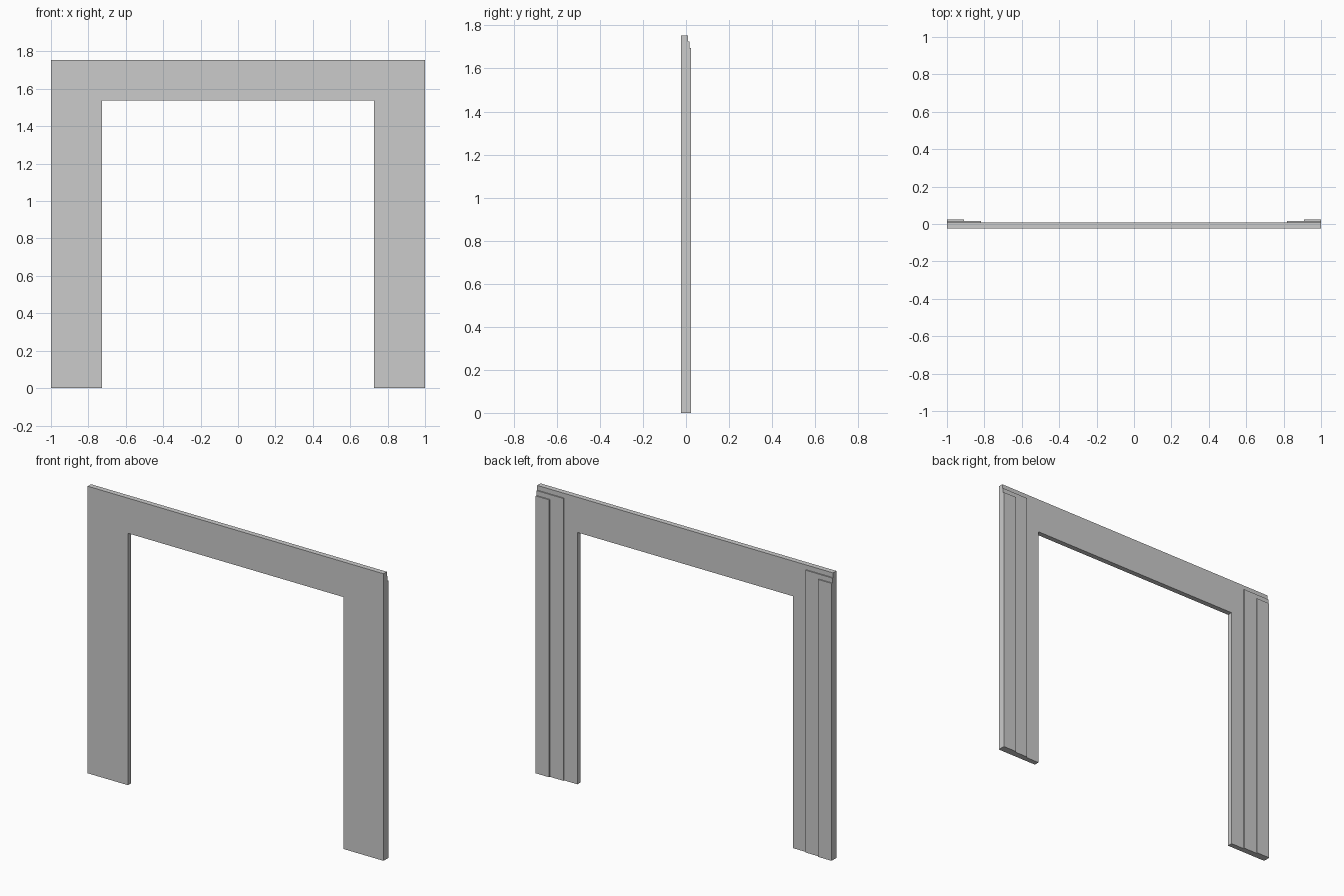
import bpy
import bmesh

if "Cube" in bpy.data.objects:
    bpy.data.objects.remove(bpy.data.objects["Cube"])


def slab(name, outline, y0, y1):
    """Extrude an x-z outline from y0 to y1."""
    bm = bmesh.new()
    face = bm.faces.new([bm.verts.new((x, y0, z)) for x, z in outline])
    ext = bmesh.ops.extrude_face_region(bm, geom=[face])
    verts = [g for g in ext["geom"] if isinstance(g, bmesh.types.BMVert)]
    bmesh.ops.translate(bm, verts=verts, vec=(0, y1 - y0, 0))
    bmesh.ops.recalc_face_normals(bm, faces=bm.faces)
    mesh = bpy.data.meshes.new(name)
    bm.to_mesh(mesh)
    bm.free()
    obj = bpy.data.objects.new(name, mesh)
    bpy.context.collection.objects.link(obj)
    return obj


W, H = 1.0, 1.754            # half width, height
INNER, LINTEL = 0.728, 1.539  # opening half width, opening height
FRONT, Y1, Y2, Y3 = -0.023, 0.009, 0.016, 0.023

# Main door surround: two legs and a lintel in one panel
slab("frame_panel",
     [(-W, 0), (-INNER, 0), (-INNER, LINTEL), (INNER, LINTEL),
      (INNER, 0), (W, 0), (W, H), (-W, H)], FRONT, Y1)

# Stepped strips on the back of each leg
for side, s in (("left", -1), ("right", 1)):
    for part, inner, top, y0, y1 in (("wide_strip", 0.818, 1.725, Y1, Y2),
                                     ("narrow_strip", 0.909, 1.695, Y2, Y3)):
        slab(f"{side}_{part}",
             [(s * inner, 0), (s * W, 0), (s * W, top), (s * inner, top)],
             y0, y1)
